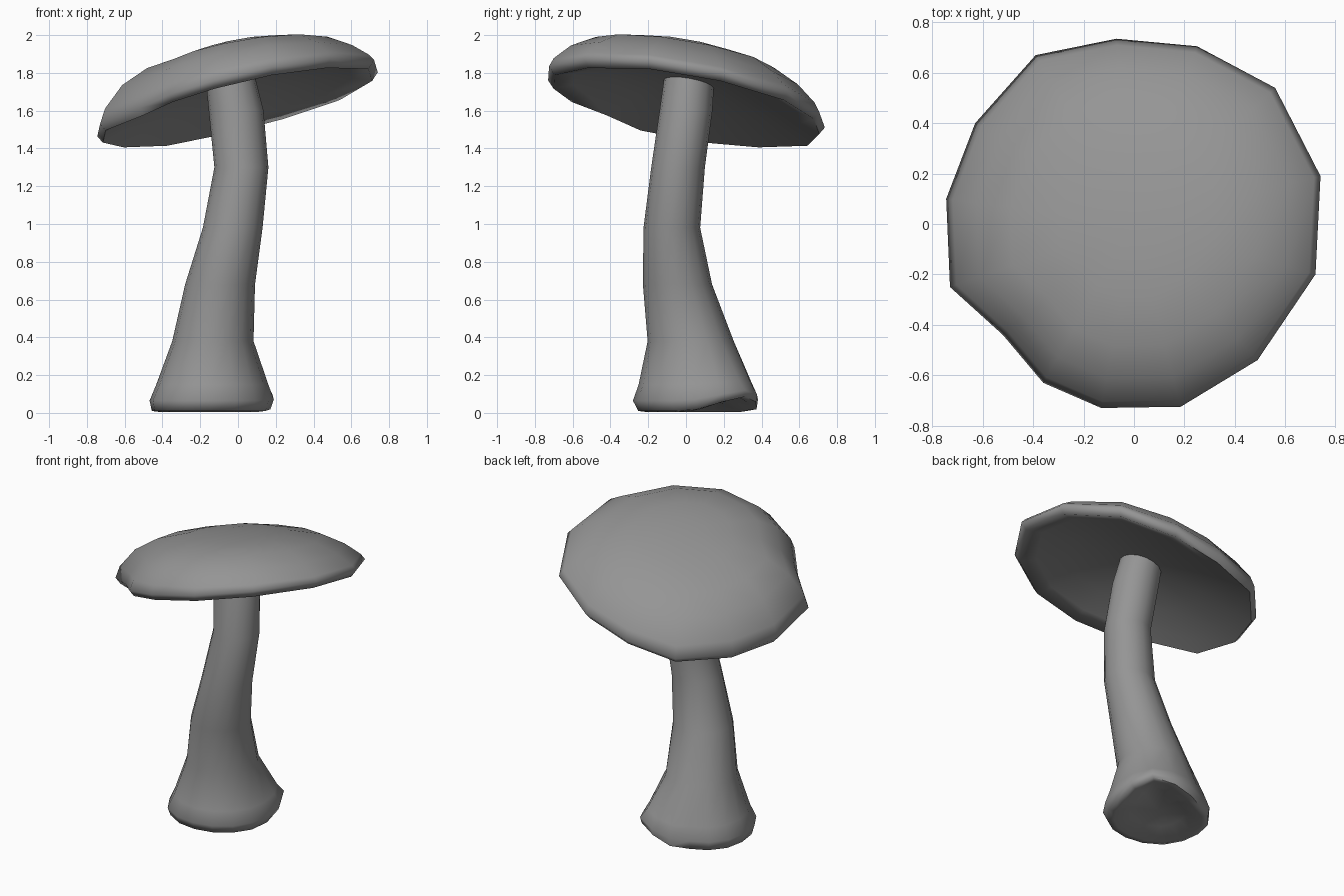
import bpy, bmesh, math

old = bpy.data.objects.get("Cube")
if old:
    bpy.data.objects.remove(old, do_unlink=True)

grey = bpy.data.materials.new("plain grey")
grey.use_nodes = True
colour = (0.3, 0.3, 0.3, 1)
grey.diffuse_color = colour
grey.node_tree.nodes["Principled BSDF"].inputs["Base Color"].default_value = colour


def loft(name, rings, start, end, angle):
    """Skin a list of point rings and close both ends on a centre point."""
    bm = bmesh.new()
    loops = [[bm.verts.new(p) for p in ring] for ring in rings]
    n = len(loops[0])
    for a, b in zip(loops, loops[1:]):
        for i in range(n):
            j = (i + 1) % n
            bm.faces.new((a[i], a[j], b[j], b[i]))
    for loop, tip in ((loops[0], start), (loops[-1], end)):
        pole = bm.verts.new(tip)
        for i in range(n):
            bm.faces.new((loop[i], loop[(i + 1) % n], pole))
    bmesh.ops.recalc_face_normals(bm, faces=bm.faces)
    mesh = bpy.data.meshes.new(name)
    bm.to_mesh(mesh)
    bm.free()
    mesh.materials.append(grey)
    obj = bpy.data.objects.new(name, mesh)
    bpy.context.collection.objects.link(obj)
    bpy.ops.object.select_all(action='DESELECT')
    obj.select_set(True)
    bpy.context.view_layer.objects.active = obj
    bpy.ops.object.shade_smooth_by_angle(angle=math.radians(angle))


# Cap: irregular rim outline, scaled through a dome profile on a tilted plane
outline = [(-.07, .735), (.25, .705), (.56, .54), (.74, .19), (.72, -.2),
           (.49, -.54), (.185, -.725), (-.13, -.73), (-.36, -.63),
           (-.52, -.44), (-.73, -.25), (-.745, .1), (-.63, .4), (-.39, .67)]
# (scale of outline, height above plane, sideways slope), from underside to crown
cap_profile = [(.25, .12, .24), (.55, .08, .24), (.82, .025, .24), (.96, -.01, .24),
               (1, .03, .24), (.965, .085, .21), (.84, .178, .18), (.66, .252, .18),
               (.4, .295, .18), (.18, .31, .18)]


def on_cap(x, y, h, slope):
    return (x, y, 1.63 + slope * x - .18 * y + h)


cap_rings = [[on_cap(x * s, y * s, h, t) for x, y in outline] for s, h, t in cap_profile]
loft("cap", cap_rings, on_cap(0, 0, .125, 0), on_cap(0, 0, .313, 0), 75)

# Stem: (z, centre x, centre y, radius x, radius y) up a bent, flared column
stem_sections = [(.05, -.14, .06, .17, .17), (.005, -.145, .06, .27, .27),
                 (.01, -.143, .06, .312, .312), (.065, -.14, .05, .327, .33),
                 (.15, -.137, .05, .295, .3), (.38, -.133, .025, .215, .228),
                 (.68, -.095, -.045, .185, .183), (.98, -.028, -.075, .158, .15),
                 (1.3, .018, -.042, .143, .142), (1.6, -.01, 0, .145, .14),
                 (1.8, -.045, .02, .13, .132)]
SIDES = 16


def lobe(angle, degrees, power):
    """Bump around one compass direction of the stem."""
    return max(0, math.cos(angle - math.radians(degrees))) ** power


def stem_ring(z, cx, cy, rx, ry):
    ring = []
    flare = max(0, 1 - z / .4)
    crease = max(0, 1 - z / .6)
    for i in range(SIDES):
        a = 2 * math.pi * i / SIDES
        # uneven foot: bulges at two sides and a crease that fades upward
        grow = 1 + flare * (.15 * lobe(a, 45, 8) + .06 * lobe(a, 225, 8)) \
            - .1 * crease * lobe(a, 118, 24)
        lift = .08 * lobe(a, 45, 6) * max(0, 1 - z / .2)
        ring.append((cx + rx * grow * math.cos(a), cy + ry * grow * math.sin(a), z + lift))
    return ring


loft("stem", [stem_ring(*s) for s in stem_sections],
     (-.14, .06, .06), (-.045, .02, 1.8), 75)
